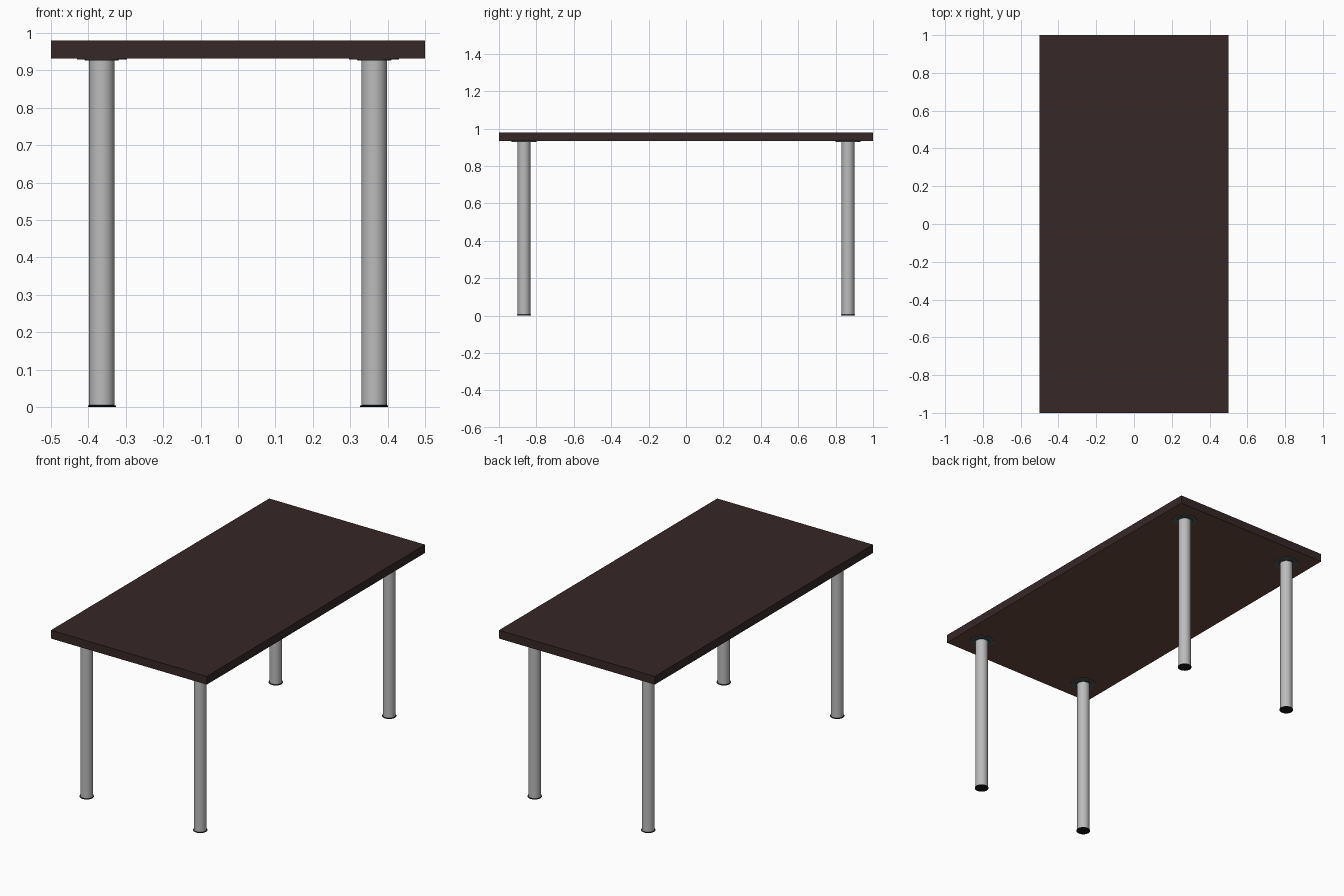
import bpy, bmesh, math

if "Cube" in bpy.data.objects:
    bpy.data.objects.remove(bpy.data.objects["Cube"])

TOP_Z, UNDER_Z = 0.98, 0.932
LEG_X, LEG_Y = 0.364, 0.866


def material(name, rgb):
    m = bpy.data.materials.new(name)
    m.diffuse_color = (*rgb, 1)
    m.use_nodes = True
    m.node_tree.nodes["Principled BSDF"].inputs["Base Color"].default_value = m.diffuse_color
    return m


wood = material("dark_wood", (0.037, 0.02, 0.02))
board = material("underside_brown", (0.13, 0.065, 0.045))
rubber = material("black_rubber", (0.008, 0.008, 0.008))
steel = material("dark_steel", (0.09, 0.1, 0.1))
metal = material("brushed_metal", (0.5, 0.5, 0.5))


def finish(name, bm, mats):
    bmesh.ops.recalc_face_normals(bm, faces=bm.faces)
    me = bpy.data.meshes.new(name)
    bm.to_mesh(me)
    bm.free()
    for m in mats:
        me.materials.append(m)
    ob = bpy.data.objects.new(name, me)
    bpy.context.collection.objects.link(ob)
    return ob


def turned(name, profile, x, y, mat, sides=32):
    """Revolve (radius, z) points about z, closing both ends."""
    bm = bmesh.new()
    rings = [[bm.verts.new((x + r * math.cos(2 * math.pi * i / sides),
                            y + r * math.sin(2 * math.pi * i / sides), z))
              for i in range(sides)] for r, z in profile]
    for a, b in zip(rings, rings[1:]):
        for i in range(sides):
            j = (i + 1) % sides
            bm.faces.new((a[i], a[j], b[j], b[i]))
    bm.faces.new(rings[0])
    bm.faces.new(rings[-1])
    ob = finish(name, bm, [mat])
    bpy.ops.object.select_all(action='DESELECT')
    ob.select_set(True)
    bpy.context.view_layer.objects.active = ob
    bpy.ops.object.shade_smooth_by_angle(angle=math.radians(30))


# Table top, with a lighter board face underneath
bm = bmesh.new()
bmesh.ops.create_cube(bm, size=1)
for v in bm.verts:
    v.co.y *= 2
    v.co.z = TOP_Z if v.co.z > 0 else UNDER_Z
bm.normal_update()
for f in bm.faces:
    f.material_index = 1 if f.normal.z < -0.5 else 0
finish("table_top", bm, [wood, board])

# Four legs, each with a mounting plate and a foot pad
for sy, end in ((-1, "front"), (1, "back")):
    for sx, side in ((-1, "left"), (1, "right")):
        x, y, tag = sx * LEG_X, sy * LEG_Y, f"{end}_{side}"
        turned(f"{tag}_foot", [(0.036, 0), (0.0375, 0.001), (0.0375, 0.004), (0.034, 0.005)],
               x, y, rubber)
        turned(f"{tag}_leg", [(0.034, 0.004), (0.034, 0.931)], x, y, metal)
        turned(f"{tag}_mounting_plate",
               [(0.045, 0.927), (0.046, 0.929), (0.067, 0.929), (0.067, UNDER_Z)], x, y, steel)
